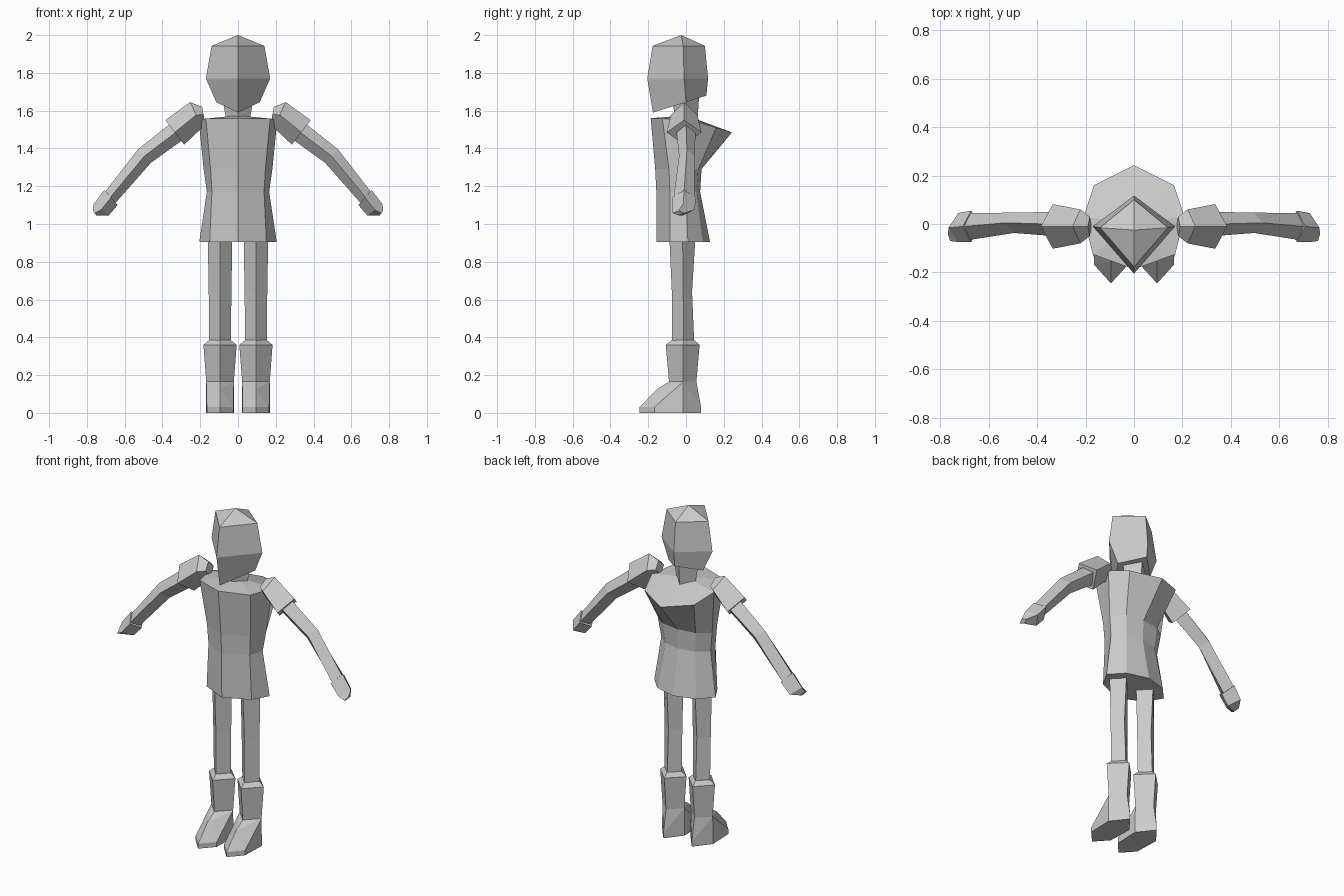
import bpy, bmesh

if "Cube" in bpy.data.objects:
    bpy.data.objects.remove(bpy.data.objects["Cube"])


def finish(name, bm, mirror):
    bmesh.ops.recalc_face_normals(bm, faces=bm.faces[:])
    me = bpy.data.meshes.new(name)
    bm.to_mesh(me)
    bm.free()
    ob = bpy.data.objects.new(name, me)
    bpy.context.collection.objects.link(ob)
    if mirror:
        ob.modifiers.new("Mirror", 'MIRROR').use_axis[0] = True
    return ob


def loft(name, rings, top=None, mirror=False):
    """Skin a list of point rings; close with n-gons or a fan to a top point."""
    bm = bmesh.new()
    vs = [[bm.verts.new(p) for p in r] for r in rings]
    n = len(vs[0])
    for a, b in zip(vs, vs[1:]):
        for i in range(n):
            j = (i + 1) % n
            bm.faces.new((a[i], a[j], b[j], b[i]))
    bm.faces.new(vs[0])
    if top:
        t = bm.verts.new(top)
        for i in range(n):
            bm.faces.new((vs[-1][i], vs[-1][(i + 1) % n], t))
    else:
        bm.faces.new(vs[-1])
    return finish(name, bm, mirror)


def diamond(z, cx, hx, front, side, back):
    return [(cx, front, z), (cx + hx, side, z), (cx, back, z), (cx - hx, side, z)]


def arm_ring(xu, zu, xl, zl, y, hy):
    """Diamond ring across an arm: upper, front, lower and back corners."""
    xm, zm = (xu + xl) / 2, (zu + zl) / 2
    return [(xu, y, zu), (xm, y - hy, zm), (xl, y, zl), (xm, y + hy, zm)]


def tunic_ring(half):
    """Eight-sided ring from its right half, front to back."""
    return half + [(-x, y, z) for x, y, z in half[-2:0:-1]]


# Head: four-sided with a pointed crown and low chin
chin = [(0, -.175, 1.59), (.115, 0, 1.645), (0, .108, 1.68), (-.115, 0, 1.645)]
loft("head", [chin,
              diamond(1.77, 0, .17, -.205, -.01, .117),
              diamond(1.943, 0, .14, -.177, -.015, .1)], top=(0, -.025, 2.0))

# Neck
loft("neck", [diamond(1.54, 0, .06, -.06, 0, .06),
              diamond(1.68, 0, .085, -.07, 0, .07)])

# Tunic: flared hem, narrow waist, broad upper back
loft("tunic", [
    tunic_ring([(0, -.155, .905), (.15, -.085, .905), (.205, .01, .905),
                (.13, .09, .905), (0, .127, .905)]),
    tunic_ring([(0, -.157, 1.17), (.138, -.085, 1.17), (.165, .0, 1.17),
                (.1, .055, 1.17), (0, .075, 1.17)]),
    tunic_ring([(0, -.163, 1.29), (.145, -.09, 1.29), (.182, .01, 1.29),
                (.11, .065, 1.29), (0, .082, 1.29)]),
    tunic_ring([(0, -.187, 1.56), (.17, -.125, 1.558), (.208, .03, 1.55),
                (.165, .16, 1.51), (0, .243, 1.485)]),
], top=(0, 0, 1.575))

# Shoulder guards
loft("shoulder_guards", [arm_ring(.19, 1.62, .175, 1.54, -.01, .04),
                         arm_ring(.253, 1.645, .19, 1.51, -.01, .07),
                         arm_ring(.385, 1.55, .285, 1.42, -.01, .092)], mirror=True)

# Arms
loft("arms", [arm_ring(.36, 1.53, .30, 1.44, 0, .05),
              arm_ring(.53, 1.395, .46, 1.325, .005, .042),
              arm_ring(.70, 1.175, .65, 1.11, -.01, .055)], mirror=True)

# Hands
loft("hands", [arm_ring(.707, 1.18, .637, 1.10, -.01, .065),
               arm_ring(.765, 1.105, .685, 1.045, -.015, .06),
               arm_ring(.768, 1.07, .75, 1.045, -.04, .03)], mirror=True)

# Legs
loft("legs", [diamond(.34, .095, .057, -.075, -.012, .045),
              diamond(.64, .095, .06, -.075, -.015, .032),
              diamond(.93, .095, .065, -.088, -.018, .05)], mirror=True)

# Boot shafts
loft("boot_shafts", [diamond(.165, .095, .073, -.09, -.015, .055),
                     diamond(.36, .095, .088, -.107, -.015, .072),
                     diamond(.385, .095, .058, -.075, -.012, .045)], mirror=True)

# Boot feet: convex wedge with a pointed toe
bm = bmesh.new()
sole = [(.095, .08), (.17, -.015), (.165, -.168), (.095, -.245), (.025, -.168), (.02, -.015)]
points = [(x, y, z) for x, y in sole for z in (0, .03)]
points += diamond(.165, .095, .073, -.09, -.015, .055) + [(.095, -.155, .125)]
for p in points:
    bm.verts.new(p)
hull = bmesh.ops.convex_hull(bm, input=bm.verts[:])
inner = {v for v in hull["geom_interior"] if isinstance(v, bmesh.types.BMVert)}
bmesh.ops.delete(bm, geom=list(inner), context='VERTS')
finish("boot_feet", bm, True)
